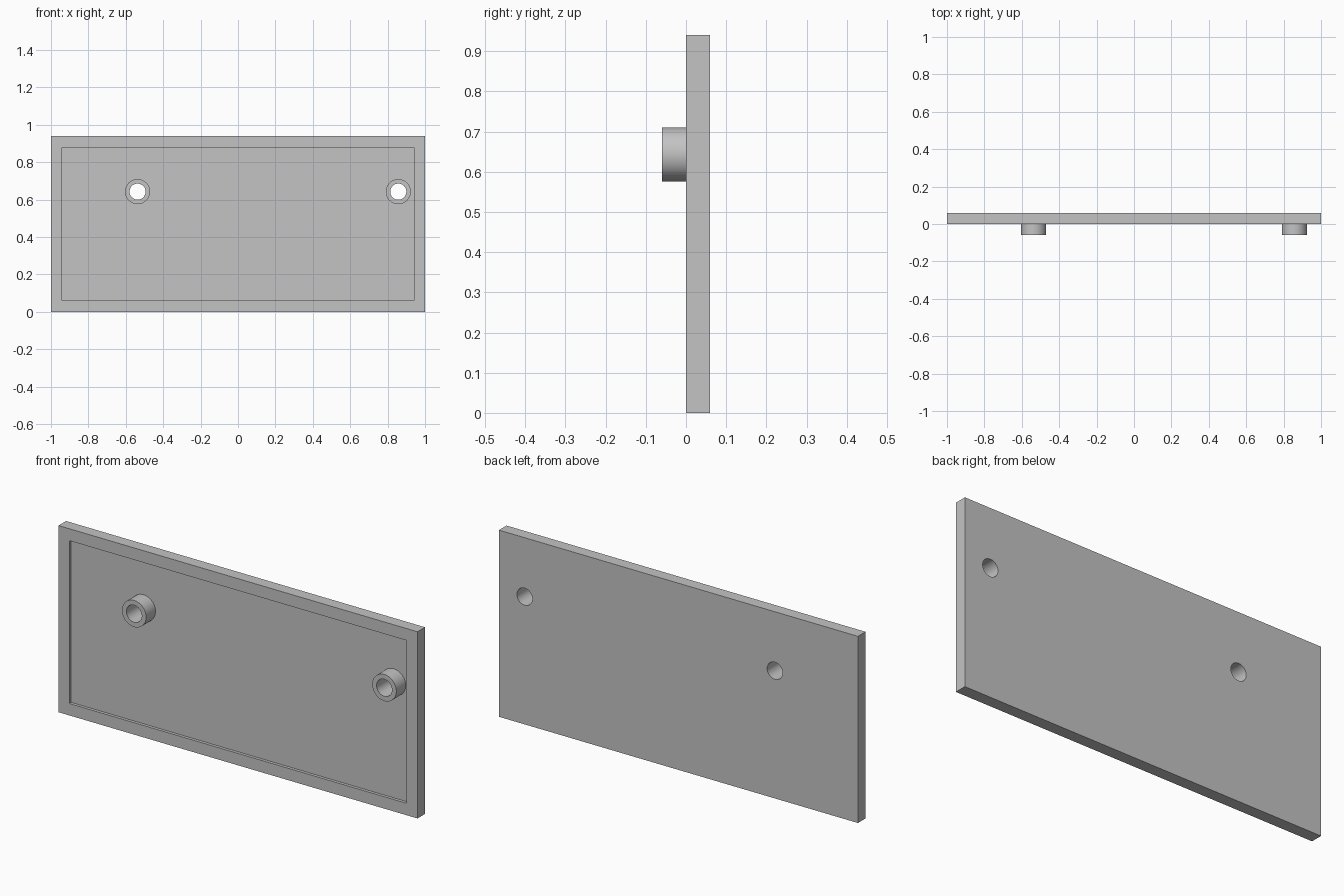
import bpy
import math

if "Cube" in bpy.data.objects:
    bpy.data.objects.remove(bpy.data.objects["Cube"], do_unlink=True)

WIDTH, HEIGHT, THICK = 2.0, 0.94, 0.06
RIM, RECESS = 0.06, 0.015
BOSS_R, HOLE_R, BOSS_Z = 0.067, 0.043, 0.643
BOSSES = {"right_boss": -0.537, "left_boss": 0.857}

grey = bpy.data.materials.new("plain grey")
grey.use_nodes = True
colour = (0.55, 0.55, 0.55, 1)
grey.diffuse_color = colour
grey.node_tree.nodes["Principled BSDF"].inputs["Base Color"].default_value = colour


def finish(name):
    obj = bpy.context.object
    obj.name = name
    obj.data.materials.append(grey)
    bpy.ops.object.transform_apply(location=True, rotation=True, scale=True)
    return obj


def box(name, x0, x1, y0, y1, z0, z1):
    bpy.ops.mesh.primitive_cube_add(
        size=1, location=((x0 + x1) / 2, (y0 + y1) / 2, (z0 + z1) / 2))
    bpy.context.object.scale = (x1 - x0, y1 - y0, z1 - z0)
    return finish(name)


def rod(name, x, radius, y0, y1):
    bpy.ops.mesh.primitive_cylinder_add(
        vertices=64, radius=radius, depth=y1 - y0,
        location=(x, (y0 + y1) / 2, BOSS_Z), rotation=(math.pi / 2, 0, 0))
    return finish(name)


def cut(target, cutter):
    mod = target.modifiers.new("cut", "BOOLEAN")
    mod.operation = "DIFFERENCE"
    mod.solver = "EXACT"
    mod.object = cutter
    bpy.ops.object.select_all(action="DESELECT")
    bpy.context.view_layer.objects.active = target
    target.select_set(True)
    bpy.ops.object.modifier_apply(modifier=mod.name)


# Flat panel with a raised rim around a shallow front recess
panel = box("panel", -WIDTH / 2, WIDTH / 2, 0, THICK, 0, HEIGHT)
recess = box("recess_cutter", -WIDTH / 2 + RIM, WIDTH / 2 - RIM,
             -0.1, RECESS, RIM, HEIGHT - RIM)
cut(panel, recess)
cutters = [recess]

# Round bosses standing on the recess floor, drilled right through the panel
parts = [panel]
for name, x in BOSSES.items():
    boss = rod(name, x, BOSS_R, -0.06, RECESS)
    drill = rod(name + "_drill", x, HOLE_R, -0.2, 0.2)
    cut(panel, drill)
    cut(boss, drill)
    parts.append(boss)
    cutters.append(drill)

for cutter in cutters:
    bpy.data.objects.remove(cutter, do_unlink=True)

# Smooth round walls, crisp edges
for part in parts:
    bpy.ops.object.select_all(action="DESELECT")
    part.select_set(True)
    bpy.context.view_layer.objects.active = part
    bpy.ops.object.shade_smooth_by_angle(angle=math.radians(30))
